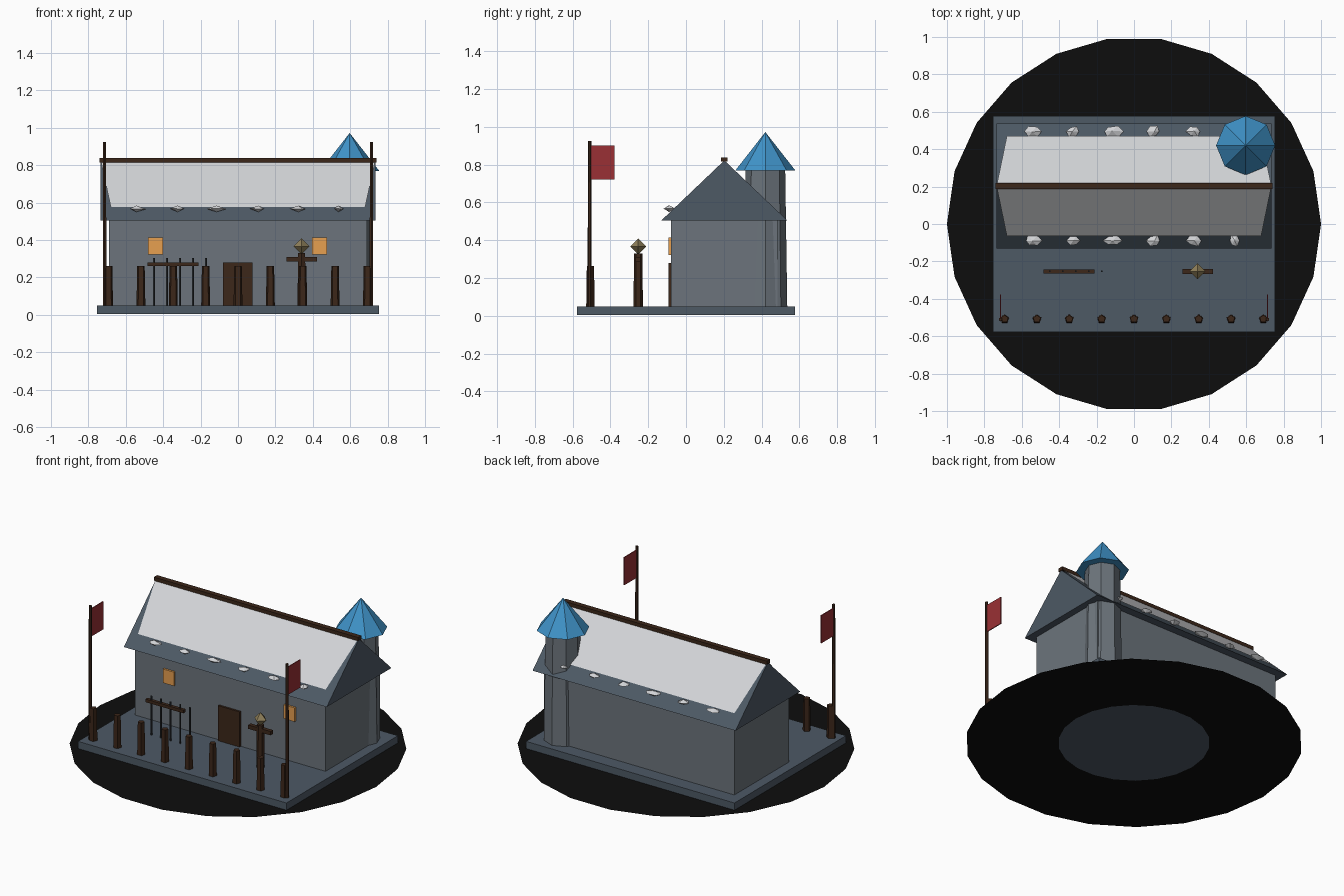
import bpy, bmesh, math, random
from mathutils import Vector

if "Cube" in bpy.data.objects:
    bpy.data.objects.remove(bpy.data.objects["Cube"])

random.seed(4)


def material(name, rgb):
    m = bpy.data.materials.new(name)
    m.diffuse_color = (*rgb, 1)
    m.use_nodes = True
    m.node_tree.nodes["Principled BSDF"].inputs["Base Color"].default_value = m.diffuse_color
    return m


SLATE = material("slate", (0.075, 0.10, 0.13))
STONE = material("stone", (0.15, 0.175, 0.20))
SNOW = material("snow", (0.65, 0.66, 0.68))
WOOD = material("wood", (0.045, 0.02, 0.01))
BLUE = material("blue_tiles", (0.05, 0.29, 0.58))
RED = material("red_cloth", (0.32, 0.03, 0.035))
GLOW = material("window_glow", (0.8, 0.35, 0.08))
STRAW = material("straw", (0.27, 0.21, 0.10))
IRON = material("iron", (0.03, 0.035, 0.04))
BLACK = material("dark_ground", (0.004, 0.004, 0.004))


def make(name, verts, faces, mat, fix=True):
    me = bpy.data.meshes.new(name)
    me.from_pydata(verts, [], faces)
    if fix:
        bm = bmesh.new()
        bm.from_mesh(me)
        bmesh.ops.recalc_face_normals(bm, faces=bm.faces)
        bm.to_mesh(me)
        bm.free()
    ob = bpy.data.objects.new(name, me)
    bpy.context.collection.objects.link(ob)
    me.materials.append(mat)
    return ob


def box(name, x, y, z, mat):
    """Box from (min, max) pairs."""
    v = [(a, b, c) for a in x for b in y for c in z]
    f = [(0, 1, 3, 2), (4, 6, 7, 5), (0, 4, 5, 1), (2, 3, 7, 6), (0, 2, 6, 4), (1, 5, 7, 3)]
    return make(name, v, f, mat)


def cone(name, x, y, z0, z1, r0, r1, sides, mat):
    bm = bmesh.new()
    bmesh.ops.create_cone(bm, cap_ends=True, segments=sides, radius1=r0, radius2=r1, depth=z1 - z0)
    bmesh.ops.translate(bm, verts=bm.verts, vec=(x, y, (z0 + z1) / 2))
    me = bpy.data.meshes.new(name)
    bm.to_mesh(me)
    bm.free()
    ob = bpy.data.objects.new(name, me)
    bpy.context.collection.objects.link(ob)
    me.materials.append(mat)
    return ob


def bipyramid(name, c, sx, sy, sz, sides, mat, jitter=0.0):
    """Faceted double pyramid, optionally irregular."""
    c = Vector(c)
    v = []
    for i in range(sides):
        a = math.tau * i / sides
        k = 1 - random.random() * jitter
        v.append(c + Vector((sx * k * math.cos(a), sy * k * math.sin(a), random.uniform(-.3, .3) * jitter * sz)))
    off = Vector((random.uniform(-.3, .3) * sx, random.uniform(-.3, .3) * sy, 0)) * jitter
    v += [c + off + Vector((0, 0, sz)), c + off - Vector((0, 0, sz))]
    f = []
    for i in range(sides):
        j = (i + 1) % sides
        f += [(i, j, sides), (j, i, sides + 1)]
    return make(name, v, f, mat)


# Ground ring with an open middle
N = 22
ring = [(r * math.cos(math.tau * i / N), r * math.sin(math.tau * i / N), 0) for r in (0.45, 1.0) for i in range(N)]
make("ground_ring", ring, [(i, N + i, N + (i + 1) % N, (i + 1) % N) for i in range(N)], BLACK, fix=False)

# Foundation and hall
box("foundation", (-.755, .755), (-.577, .577), (.003, .05), SLATE)
box("hall_walls", (-.69, .69), (-.08, .485), (.05, .51), STONE)

# Gabled roof prism
RY, RZ, EZ, HALF = .203, .822, .503, .335
sec = [(RY - HALF, EZ), (RY + HALF, EZ), (RY, RZ)]
make("roof", [(x, y, z) for x in (-.735, .735) for y, z in sec],
     [(0, 1, 2), (3, 5, 4), (0, 3, 4, 1), (1, 4, 5, 2), (2, 5, 3, 0)], SLATE)

# Snow sheets and eave clumps on both slopes
clumps = [(-.54, .055), (-.325, .042), (-.115, .065), (.105, .042), (.32, .048), (.535, .032)]
for side, label in ((-1, "front"), (1, "back")):
    low, lz = RY + side * .267, .577
    make("snow_" + label, [(-.735, RY, RZ + .008), (.735, RY, RZ + .008), (.68, low, lz), (-.68, low, lz)],
         [(0, 1, 2, 3)] if side > 0 else [(3, 2, 1, 0)], SNOW, fix=False)
    for x, w in clumps:
        bipyramid("snow_clump_" + label, (x, RY + side * .292, .567), w, .036, .017, 6, SNOW, .35)
box("ridge_beam", (-.74, .74), (RY - .017, RY + .017), (.815, .838), WOOD)

# Corner tower
cone("tower", .597, .42, .05, .775, .116, .105, 8, STONE)
cone("tower_roof", .597, .42, .77, .972, .158, 0, 8, BLUE)

# Door and windows
box("door", (-.08, .077), (-.093, -.075), (.05, .28), WOOD)
for x in (-.44, .436):
    box("window", (x - .04, x + .04), (-.093, -.075), (.322, .413), GLOW)

# Palisade posts
for i in range(9):
    cone("palisade_post", -.692 + .173 * i, -.508, .05, .262, .025, .021, 5, WOOD)

# Flags
for x in (-.713, .713):
    cone("flag_pole", x, -.51, .05, .925, .011, .009, 6, WOOD)
    box("flag", (x - .003, x + .003), (-.505, -.378), (.72, .902), RED)

# Weapon rack
box("rack_bar", (-.485, -.21), (-.265, -.243), (.26, .28), WOOD)
for i in range(5):
    cone("spear", -.45 + .0695 * i, -.253, .05, .305, .006, .006, 5, IRON)

# Training dummy
cone("dummy_post", .34, -.253, .05, .33, .025, .022, 6, WOOD)
box("dummy_arms", (.26, .422), (-.266, -.24), (.285, .31), WOOD)
bipyramid("dummy_head", (.34, -.253, .366), .043, .043, .043, 4, STRAW)
